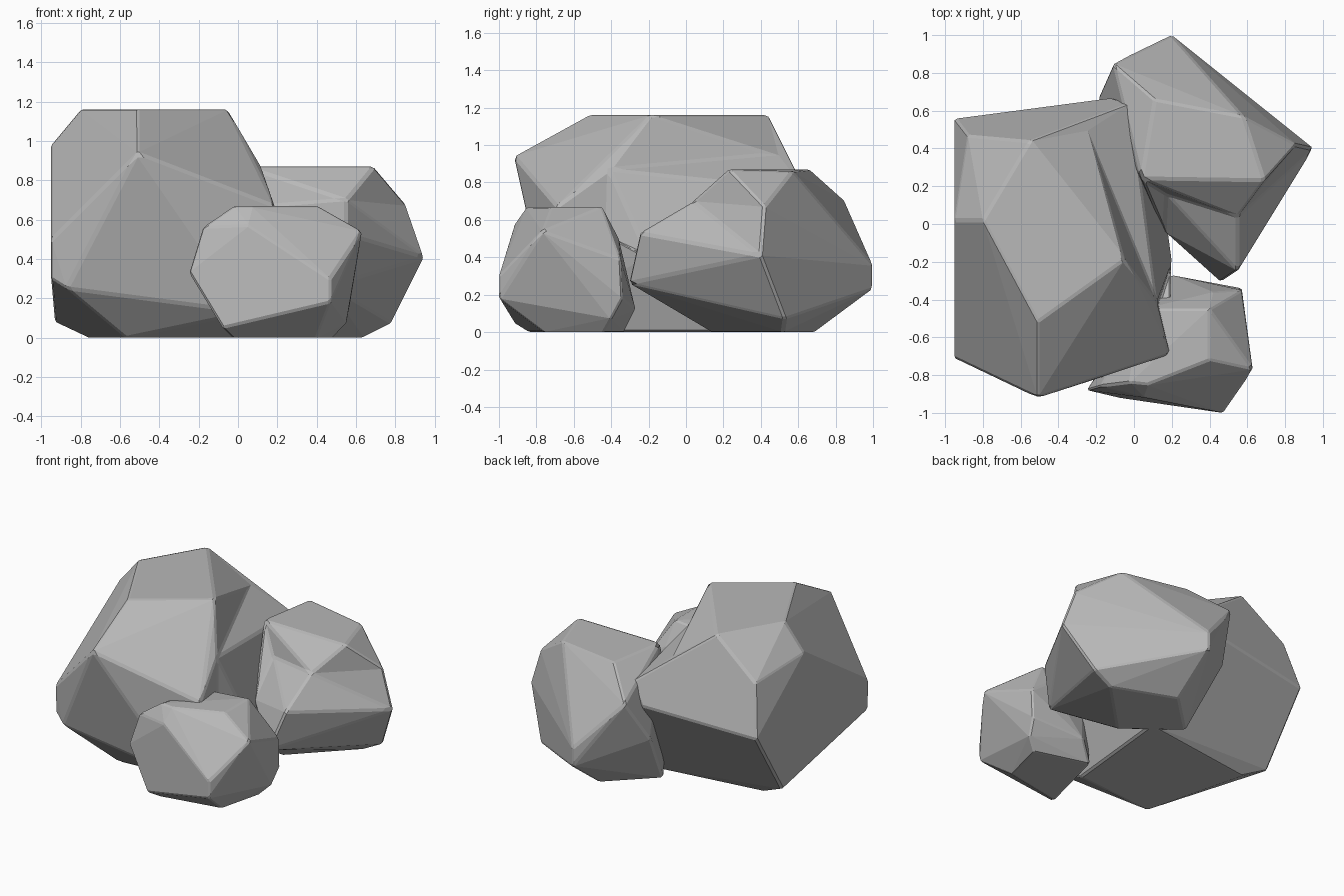
import bpy
import bmesh
import math
from mathutils import Vector


def remove_default_cube():
    cube = bpy.data.objects.get("Cube")
    if cube is not None:
        bpy.data.objects.remove(cube, do_unlink=True)


def make_material(name, colour):
    material = bpy.data.materials.new(name)
    material.use_nodes = True
    material.diffuse_color = colour
    shader = material.node_tree.nodes["Principled BSDF"]
    shader.inputs["Base Color"].default_value = colour
    shader.inputs["Roughness"].default_value = 0.9
    return material


def press_dent(shell, verts, name, point, rim):
    """Replace the facets inside the rim with a fan round a sunken point."""
    rim_verts = {verts[key] for key in rim.split()}
    patch = [face for face in shell.faces if rim_verts.issuperset(face.verts)]
    border = []
    for face in patch:
        for loop in face.loops:
            if sum(other in patch for other in loop.edge.link_faces) == 1:
                border.append((loop.vert, loop.link_loop_next.vert))
    bmesh.ops.delete(shell, geom=patch, context='FACES')
    verts[name] = shell.verts.new(Vector(point))
    for start, end in border:
        shell.faces.new((start, end, verts[name]))


def make_boulder(name, corners, dents, material, chamfer):
    """Wrap a faceted shell round the corners, dent it and chip its edges."""
    shell = bmesh.new()
    verts = {key: shell.verts.new(Vector(spot)) for key, spot in corners.items()}
    bmesh.ops.convex_hull(shell, input=shell.verts[:])
    bmesh.ops.recalc_face_normals(shell, faces=shell.faces[:])

    for dent_name, point, rim in dents:
        press_dent(shell, verts, dent_name, point, rim)

    # Drop points left inside, then merge almost coplanar triangles
    loose = [vert for vert in shell.verts if not vert.link_faces]
    bmesh.ops.delete(shell, geom=loose, context='VERTS')
    bmesh.ops.dissolve_limit(shell, angle_limit=math.radians(3),
                             verts=shell.verts[:], edges=shell.edges[:])
    bmesh.ops.recalc_face_normals(shell, faces=shell.faces[:])

    mesh = bpy.data.meshes.new(name)
    shell.to_mesh(mesh)
    shell.free()
    mesh.materials.append(material)
    boulder = bpy.data.objects.new(name, mesh)
    bpy.context.collection.objects.link(boulder)

    # Narrow worn edges
    bevel = boulder.modifiers.new("worn_edges", 'BEVEL')
    bevel.width = chamfer
    bevel.segments = 1
    bevel.limit_method = 'ANGLE'
    bevel.angle_limit = math.radians(20)


remove_default_cube()
stone = make_material("grey stone", (0.48, 0.48, 0.48, 1))

# Tall boulder: crown, shoulders, waist, foot
tall_corners = {
    "crown_left": (-.8, .02, 1.16), "crown_front": (-.51, -.52, 1.16),
    "crown_right": (-.05, -.19, 1.16), "crown_back": (-.55, .44, 1.16),
    "shoulder_back": (-.88, .47, .91), "shoulder_side": (-.95, .02, .98),
    "shoulder_front": (-.51, -.92, .94), "shoulder_right": (.12, -.41, .87),
    "rear_high": (-.02, .64, .76), "nose": (.19, -.69, .67),
    "rear_low": (-.12, .67, .62), "rear_side": (-.95, .56, .56),
    "side_high": (-.95, -.71, .5), "side_low": (-.95, -.7, .3),
    "chin": (-.87, -.74, .25), "flank_front": (.2, -.2, .4),
    "flank_back": (.15, .17, .4), "chin_right": (.05, -.74, .13),
    "heel": (-.93, .24, .08), "foot_front": (-.57, -.55, 0),
    "foot_back": (-.76, .19, 0), "foot_right": (.03, -.5, 0),
    "foot_rear": (.11, .31, 0),
}
tall_dents = [
    ("saddle", (-.23, .45, .95),
     "crown_back crown_right shoulder_right rear_high rear_side shoulder_back"),
    ("cheek", (.13, -.42, .5), "shoulder_right nose flank_front foot_right"),
]

# Wide boulder: flat top, ridge, flanks, foot
wide_corners = {
    "top_left": (.04, .24, .87), "top_front": (.69, .23, .87),
    "top_rear": (.11, .66, .87), "top_back": (.58, .57, .86),
    "ridge": (.86, .42, .67), "rear_high": (-.11, .85, .7),
    "brow": (.55, -.25, .53), "tip": (.95, .4, .41),
    "toe": (.46, -.31, .26), "rear_side": (-.19, .67, .4),
    "back_high": (.2, 1, .36), "back_low": (.2, 1, .23),
    "flank": (.16, -.04, .44), "heel": (.78, .53, .07),
    "foot_right": (.64, .52, 0), "foot_back": (.2, .69, 0),
    "foot_left": (-.1, .4, 0), "foot_front": (.25, .13, 0),
}
wide_dents = [
    ("hollow", (.55, .04, .7), "top_left top_front ridge tip brow"),
    ("notch", (.17, .16, .67), "top_left hollow brow flank"),
]

# Low boulder: flat top, brow, flanks, foot
low_corners = {
    "top_left": (-.02, -.84, .67), "top_front": (.07, -.85, .67),
    "top_right": (.4, -.72, .67), "top_back": (.4, -.45, .67),
    "top_rear": (.05, -.45, .64), "brow": (.06, -.92, .57),
    "brow_left": (-.18, -.86, .56), "brow_right": (.63, -.77, .54),
    "rear_high": (.42, -.36, .5), "rear_side": (.57, -.35, .39),
    "tip": (-.25, -.88, .33), "nose_high": (.47, -1, .3),
    "nose_low": (.47, -1, .18), "rear_low": (.57, -.34, .18),
    "rear_foot": (.2, -.27, .12), "chin": (-.08, -.92, .05),
    "heel": (.55, -.4, .07), "foot_left": (-.03, -.84, 0),
    "foot_front": (.4, -.76, 0), "foot_right": (.48, -.44, 0),
    "foot_back": (.1, -.33, 0),
}

make_boulder("tall_boulder", tall_corners, tall_dents, stone, 0.012)
make_boulder("wide_boulder", wide_corners, wide_dents, stone, 0.012)
make_boulder("low_boulder", low_corners, [], stone, 0.01)
